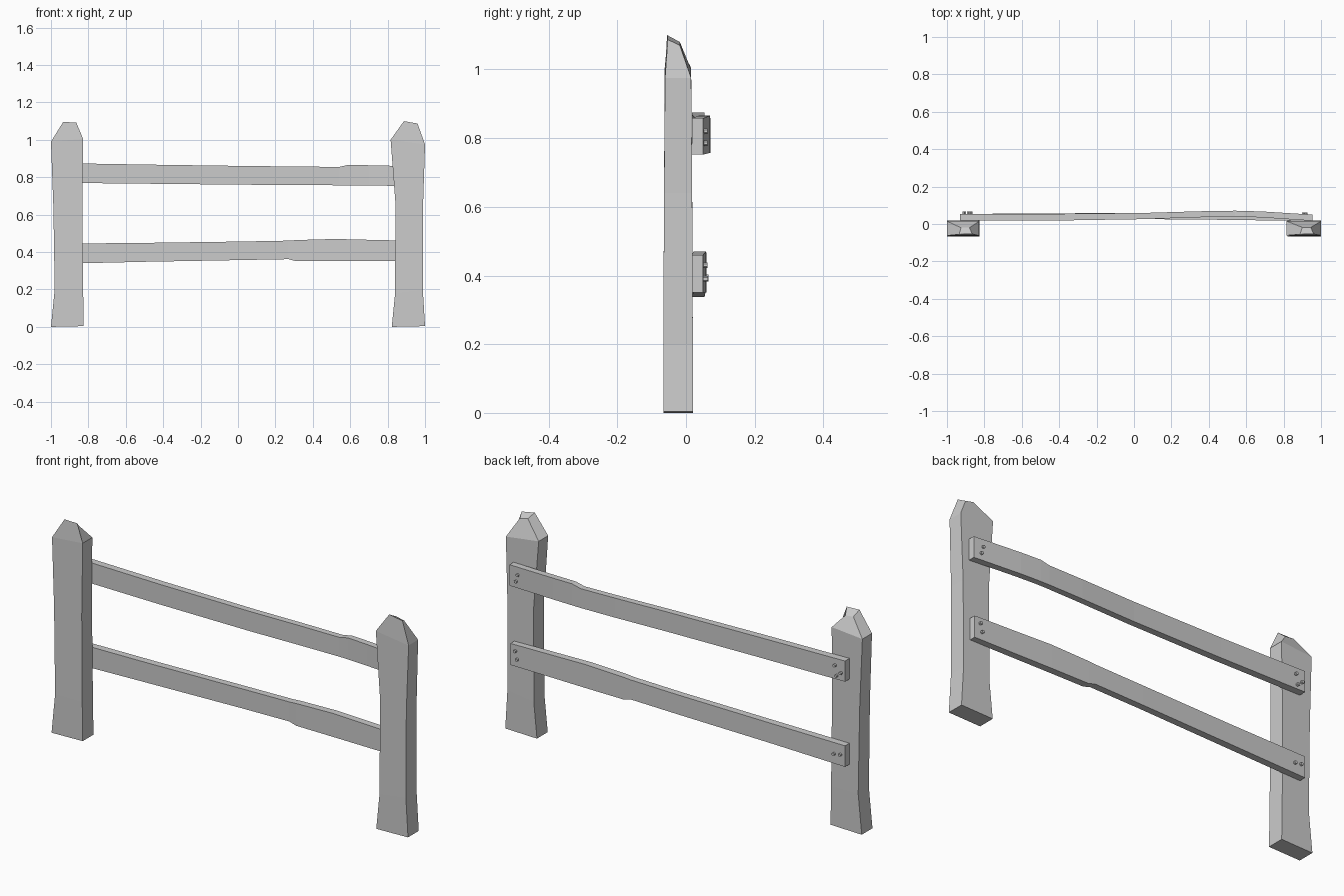
import bpy, bmesh, math
from mathutils import Matrix


def loft(name, rings):
    """Skin a list of four-point rings into a closed, flat-faced solid."""
    bm = bmesh.new()
    loops = [[bm.verts.new(p) for p in ring] for ring in rings]
    for a, b in zip(loops, loops[1:]):
        for i in range(4):
            j = (i + 1) % 4
            bm.faces.new((a[i], a[j], b[j], b[i]))
    bm.faces.new(loops[0][::-1])
    bm.faces.new(loops[-1])
    bmesh.ops.recalc_face_normals(bm, faces=bm.faces)
    mesh = bpy.data.meshes.new(name)
    bm.to_mesh(mesh)
    bm.free()
    obj = bpy.data.objects.new(name, mesh)
    bpy.context.collection.objects.link(obj)
    return obj


def post(name, sections, tip_front, tip_back):
    # sections: z, left x, right x, front y, back y ; tips: left/right corner points
    rings = [[(l, f, zl), (r, f, zr), (r, b, zr), (l, b, zl)]
             for zl, zr, l, r, f, b in sections]
    rings.append([tip_front[0], tip_front[1], tip_back[1], tip_back[0]])
    return loft(name, rings)


def rail(name, stations):
    # stations: x, bottom z, top z, front y, back y
    return loft(name, [[(x, f, lo), (x, b, lo), (x, b, hi), (x, f, hi)]
                       for x, lo, hi, f, b in stations])


def nails(name, points, y0=0.045, y1=0.066, radius=0.008):
    bm = bmesh.new()
    for x, z in points:
        m = Matrix.Translation((x, (y0 + y1) / 2, z)) @ Matrix.Rotation(math.pi / 2, 4, 'X')
        bmesh.ops.create_cone(bm, cap_ends=True, segments=6, radius1=radius,
                              radius2=radius, depth=y1 - y0, matrix=m)
    mesh = bpy.data.meshes.new(name)
    bm.to_mesh(mesh)
    bm.free()
    bpy.context.collection.objects.link(bpy.data.objects.new(name, mesh))


# Rough-hewn posts with chipped tops
post("left_post",
     [(0.0, 0.004, -1.0, -0.825, -0.066, 0.02),
      (0.20, 0.20, -0.98, -0.828, -0.066, 0.02),
      (0.64, 0.64, -0.987, -0.832, -0.064, 0.018),
      (0.99, 1.005, -1.0, -0.828, -0.062, 0.015)],
     [(-0.935, -0.055, 1.095), (-0.865, -0.053, 1.093)],
     [(-0.925, -0.02, 1.07), (-0.88, -0.02, 1.065)])
post("right_post",
     [(0.0, 0.004, 0.822, 1.0, -0.066, 0.02),
      (0.18, 0.20, 0.84, 0.988, -0.066, 0.02),
      (0.66, 0.64, 0.842, 0.989, -0.064, 0.018),
      (1.0, 0.975, 0.816, 1.0, -0.061, 0.015)],
     [(0.887, -0.055, 1.10), (0.96, -0.053, 1.087)],
     [(0.90, -0.018, 1.08), (0.945, -0.018, 1.07)])

# Wavy rails fixed behind the posts
rail("upper_rail",
     [(-0.93, 0.77, 0.875, 0.018, 0.054),
      (-0.45, 0.765, 0.867, 0.018, 0.054),
      (0.05, 0.76, 0.86, 0.026, 0.059),
      (0.35, 0.758, 0.857, 0.036, 0.068),
      (0.54, 0.757, 0.855, 0.040, 0.071),
      (0.59, 0.757, 0.866, 0.039, 0.070),
      (0.70, 0.756, 0.864, 0.034, 0.066),
      (0.955, 0.752, 0.858, 0.017, 0.050)])
rail("lower_rail",
     [(-0.93, 0.338, 0.445, 0.018, 0.054),
      (-0.50, 0.348, 0.449, 0.020, 0.056),
      (0.0, 0.357, 0.456, 0.026, 0.060),
      (0.27, 0.362, 0.461, 0.025, 0.060),
      (0.31, 0.351, 0.464, 0.024, 0.060),
      (0.52, 0.351, 0.470, 0.022, 0.058),
      (0.72, 0.351, 0.465, 0.019, 0.054),
      (0.95, 0.351, 0.460, 0.016, 0.050)])

# Nail heads at each rail end
nails("upper_left_nails", [(-0.875, 0.84), (-0.91, 0.81), (-0.885, 0.79)])
nails("upper_right_nails", [(0.905, 0.82), (0.915, 0.785)], 0.04, 0.062)
nails("lower_left_nails", [(-0.87, 0.39), (-0.905, 0.395)])
nails("lower_right_nails", [(0.92, 0.43), (0.91, 0.39)], 0.04, 0.062)
